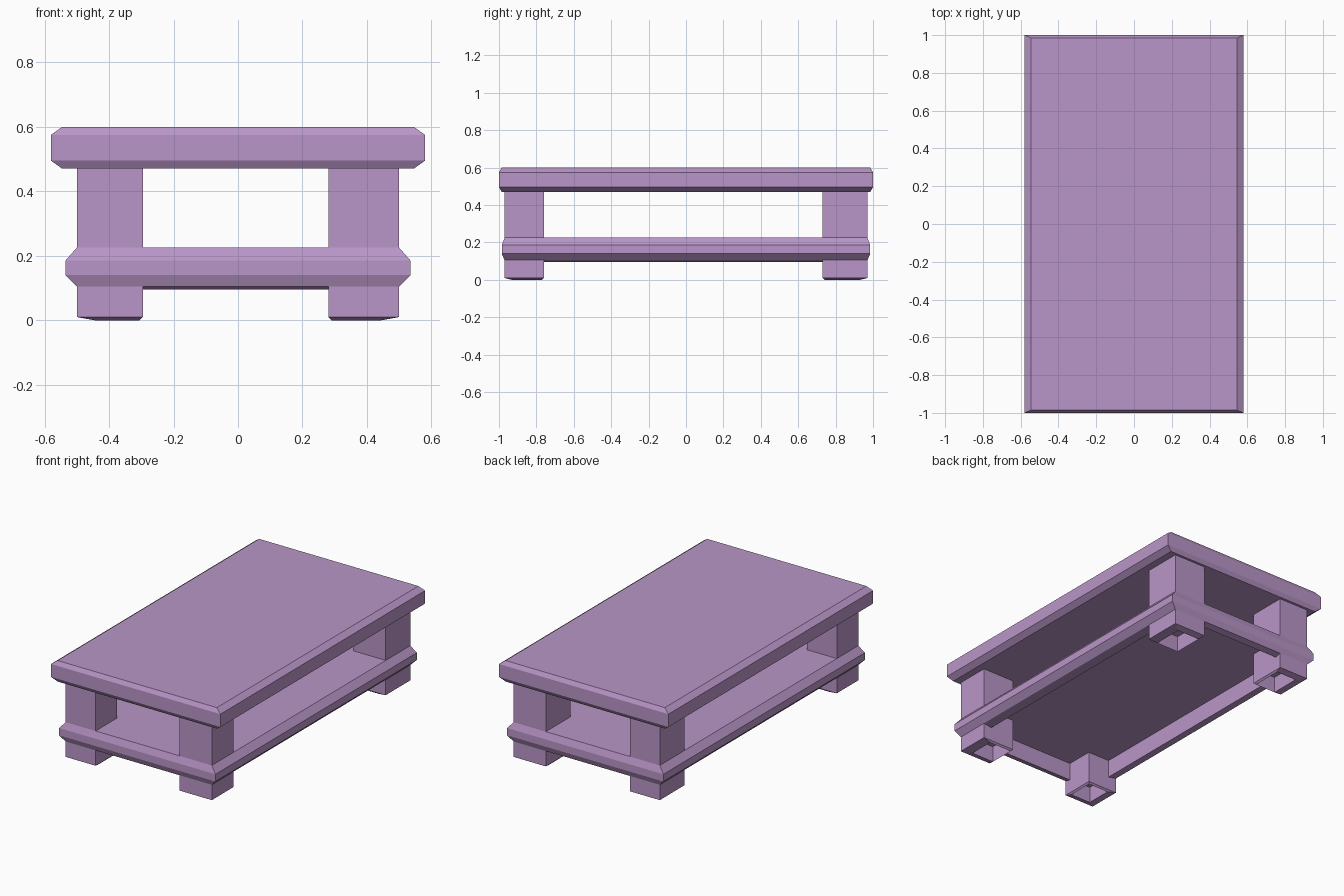
import bpy

if "Cube" in bpy.data.objects:
    bpy.data.objects.remove(bpy.data.objects["Cube"])

mat = bpy.data.materials.new("purple_paint")
mat.diffuse_color = (0.49, 0.305, 0.58, 1)
mat.use_nodes = True
mat.node_tree.nodes["Principled BSDF"].inputs["Base Color"].default_value = mat.diffuse_color


def loft(name, rings):
    """Closed flat-faced solid from stacked rectangles (x0, x1, y0, y1, z)."""
    verts, faces = [], []
    for x0, x1, y0, y1, z in rings:
        verts += [(x0, y0, z), (x1, y0, z), (x1, y1, z), (x0, y1, z)]
    for r in range(len(rings) - 1):
        a, b = r * 4, r * 4 + 4
        for i in range(4):
            j = (i + 1) % 4
            faces.append((a + i, a + j, b + j, b + i))
    n = len(verts)
    faces += [(3, 2, 1, 0), (n - 4, n - 3, n - 2, n - 1)]
    mesh = bpy.data.meshes.new(name)
    mesh.from_pydata(verts, [], faces)
    mesh.materials.append(mat)
    obj = bpy.data.objects.new(name, mesh)
    bpy.context.collection.objects.link(obj)
    return obj


def centred(profile):
    return [(-x, x, -y, y, z) for x, y, z in profile]


# Bevelled table top
loft("table_top", centred([
    (0.545, 0.985, 0.47), (0.58, 1.0, 0.495),
    (0.58, 1.0, 0.575), (0.545, 0.985, 0.60)]))

# Lower shelf: moulded edge, sloping lip and hollow underside
loft("lower_shelf", centred([
    (0.445, 0.93, 0.205), (0.445, 0.93, 0.095), (0.50, 0.97, 0.105),
    (0.535, 0.985, 0.14), (0.535, 0.985, 0.185), (0.50, 0.97, 0.225)]))

# Four corner legs with hollow feet; the lip is wide on the outer sides only
for xname, x0, x1, hx0, hx1 in (("left", -0.50, -0.295, -0.445, -0.29 - 0.015),
                                ("right", 0.28, 0.50, 0.29, 0.445)):
    for yname, y0, y1, hy0, hy1 in (("front", -0.97, -0.76, -0.93, -0.77),
                                    ("back", 0.73, 0.97, 0.74, 0.93)):
        loft(f"{yname}_{xname}_leg", [
            (hx0, hx1, hy0, hy1, 0.10), (hx0, hx1, hy0, hy1, 0.0),
            (x0, x1, y0, y1, 0.01), (x0, x1, y0, y1, 0.48)])
